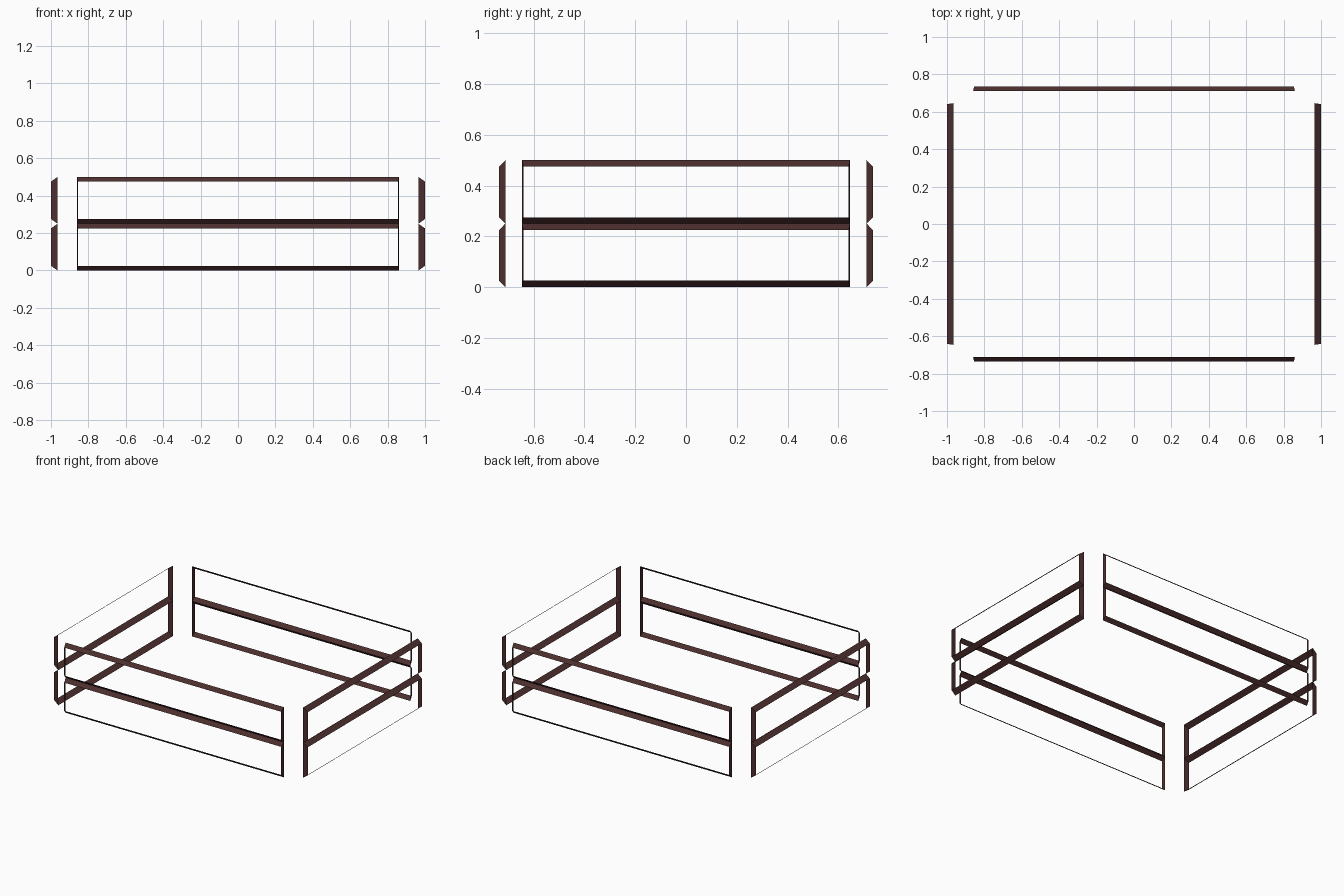
import bpy, bmesh
from math import pi
from mathutils import Matrix, Vector

if "Cube" in bpy.data.objects:
    bpy.data.objects.remove(bpy.data.objects["Cube"])

wood = bpy.data.materials.new("dark_wood")
wood.diffuse_color = (0.075, 0.028, 0.028, 1)
wood.use_nodes = True
wood.node_tree.nodes["Principled BSDF"].inputs["Base Color"].default_value = wood.diffuse_color

ROW_H = 0.25      # height of one drawer row
BEVEL_Z = 0.025   # bevel inset on top and bottom edges
BEVEL_END = 0.005 # bevel inset on the short ends


def bevel_frame(name, half_w, inner, outer, z0, angle):
    """Open sloped rim around a drawer front, facing -y before rotation."""
    def ring(hw, y, inset):
        lo, hi = z0 + inset, z0 + ROW_H - inset
        return [Vector(c) for c in ((-hw, y, lo), (hw, y, lo), (hw, y, hi), (-hw, y, hi))]

    bm = bmesh.new()
    back = [bm.verts.new(c) for c in ring(half_w, -inner, 0)]
    front = [bm.verts.new(c) for c in ring(half_w - BEVEL_END, -outer, BEVEL_Z)]
    for i in range(4):
        j = (i + 1) % 4
        bm.faces.new((back[i], back[j], front[j], front[i]))
    bm.transform(Matrix.Rotation(angle, 4, 'Z'))
    mesh = bpy.data.meshes.new(name)
    bm.to_mesh(mesh)
    bm.free()
    mesh.materials.append(wood)
    bpy.context.collection.objects.link(bpy.data.objects.new(name, mesh))


# Two rows of drawer rims on each of the four sides
sides = [("front", 0.86, 0.712, 0.736, 0),
         ("right", 0.646, 0.965, 1.0, pi / 2),
         ("back", 0.86, 0.712, 0.736, pi),
         ("left", 0.646, 0.965, 1.0, -pi / 2)]
for side, half_w, inner, outer, angle in sides:
    for row, z0 in (("lower", 0), ("upper", ROW_H)):
        bevel_frame(f"{side}_{row}_drawer_rim", half_w, inner, outer, z0, angle)
